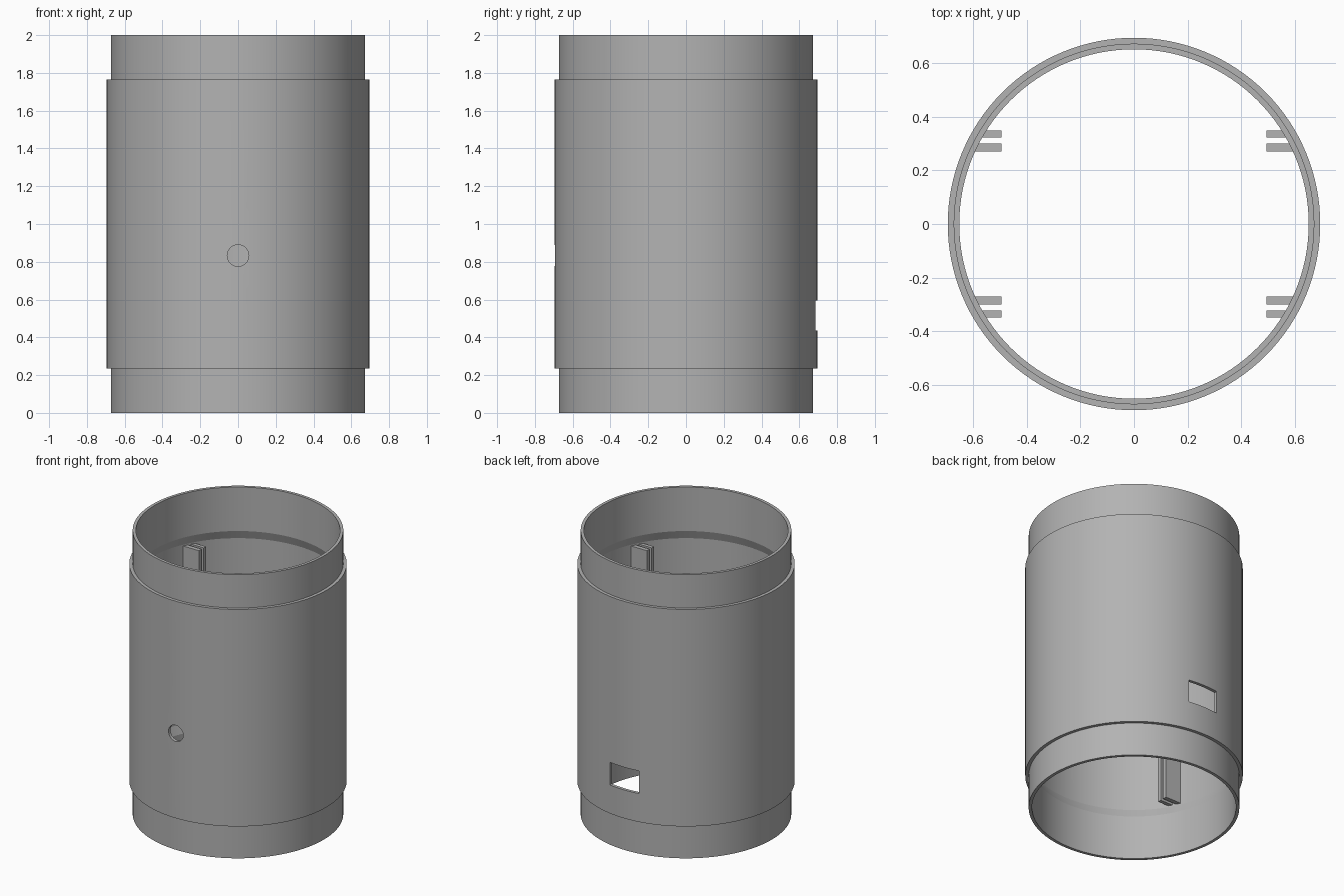
import bpy, bmesh, math
from mathutils import Matrix, Vector

if "Cube" in bpy.data.objects:
    bpy.data.objects.remove(bpy.data.objects["Cube"])

grey = bpy.data.materials.new("plain grey")
grey.diffuse_color = (0.45, 0.45, 0.45, 1)
grey.use_nodes = True
grey.node_tree.nodes["Principled BSDF"].inputs["Base Color"].default_value = (0.45, 0.45, 0.45, 1)

SEGMENTS = 128
R_BODY, R_NECK, R_BORE = 0.695, 0.673, 0.652


def make_object(name, bm):
    bmesh.ops.recalc_face_normals(bm, faces=bm.faces)
    mesh = bpy.data.meshes.new(name)
    bm.to_mesh(mesh)
    bm.free()
    mesh.materials.append(grey)
    obj = bpy.data.objects.new(name, mesh)
    bpy.context.collection.objects.link(obj)
    return obj


def add_box(bm, low, high):
    low, high = Vector(low), Vector(high)
    size = high - low
    matrix = Matrix.Translation((low + high) / 2) @ Matrix.Diagonal((*size, 1))
    bmesh.ops.create_cube(bm, size=1, matrix=matrix)


# Tube wall: lower half of the profile, mirrored to the top, then revolved
outer = [(R_NECK, 0), (R_NECK, 0.235), (R_BODY, 0.235)]
inner = [(R_NECK, 0.37), (R_BORE, 0.31), (R_BORE, 0)]
flip = lambda pts: [(r, 2 - z) for r, z in reversed(pts)]
profile = outer + flip(outer) + flip(inner) + inner

bm = bmesh.new()
rings = []
for i in range(SEGMENTS):
    a = math.tau * i / SEGMENTS
    rings.append([bm.verts.new((r * math.cos(a), r * math.sin(a), z)) for r, z in profile])
for i, ring in enumerate(rings):
    after = rings[(i + 1) % SEGMENTS]
    for j in range(len(profile)):
        k = (j + 1) % len(profile)
        bm.faces.new((ring[j], after[j], after[k], ring[k]))
tube = make_object("tube_wall", bm)

# Cutters: rectangular window at the back, round hole at the front
bm = bmesh.new()
add_box(bm, (-0.115, 0.5, 0.435), (0.115, 0.9, 0.595))
window = make_object("window_cutter", bm)
bm = bmesh.new()
bmesh.ops.create_cone(bm, cap_ends=True, segments=48, radius1=0.057, radius2=0.057, depth=0.4,
                      matrix=Matrix.Translation((0, -0.7, 0.833)) @ Matrix.Rotation(math.pi / 2, 4, "X"))
hole = make_object("hole_cutter", bm)

bpy.context.view_layer.objects.active = tube
for cutter in (window, hole):
    cutter.hide_render = True
    mod = tube.modifiers.new(cutter.name, "BOOLEAN")
    mod.operation = "DIFFERENCE"
    mod.solver = "EXACT"
    mod.object = cutter
    bpy.ops.object.modifier_apply(modifier=mod.name)
    bpy.data.objects.remove(cutter)

bpy.ops.object.select_all(action="DESELECT")
tube.select_set(True)
bpy.ops.object.shade_smooth_by_angle(angle=math.radians(15))

# Four pairs of upright guide rails on the inner wall
for side, sx in (("left", 1), ("right", -1)):
    for end, sy in (("front", -1), ("back", 1)):
        bm = bmesh.new()
        for y0, y1, reach in ((0.27, 0.3, 0.62), (0.322, 0.348, 0.595)):
            xs = sorted((sx * 0.494, sx * reach))
            ys = sorted((sy * y0, sy * y1))
            add_box(bm, (xs[0], ys[0], 0.38), (xs[1], ys[1], 1.62))
        make_object(f"guide_rails_{end}_{side}", bm)
